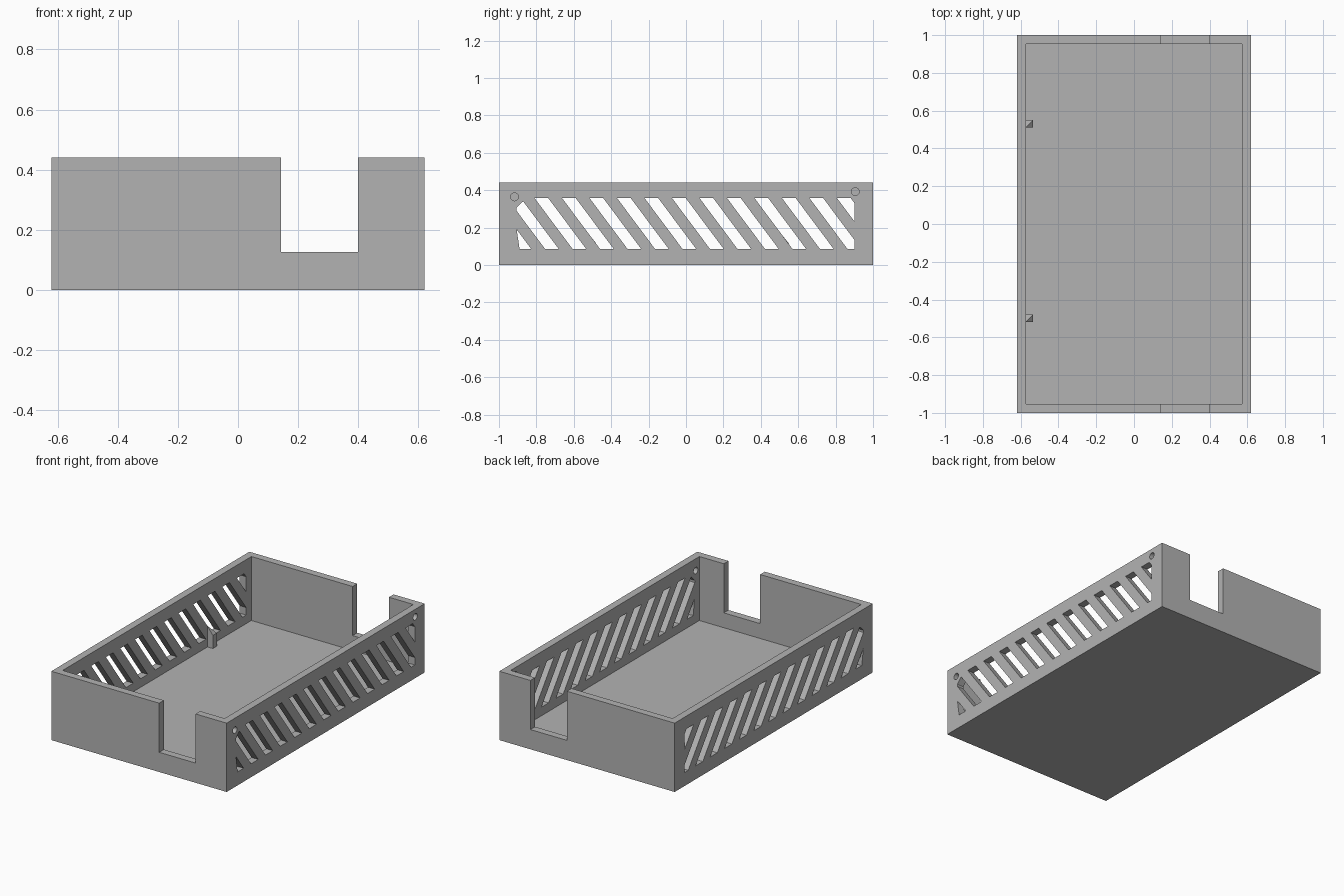
import bpy, bmesh, math
from mathutils import Vector

if "Cube" in bpy.data.objects:
    bpy.data.objects.remove(bpy.data.objects["Cube"], do_unlink=True)

grey = bpy.data.materials.new("plain grey")
grey.use_nodes = True
colour = (0.45, 0.45, 0.45, 1)
grey.diffuse_color = colour
grey.node_tree.nodes["Principled BSDF"].inputs["Base Color"].default_value = colour

W, L, H = 0.62, 1.0, 0.44        # half width, half length, height
WALL, FLOOR = 0.047, 0.031


def finish(name, bm):
    bmesh.ops.recalc_face_normals(bm, faces=bm.faces)
    mesh = bpy.data.meshes.new(name)
    bm.to_mesh(mesh)
    bm.free()
    mesh.materials.append(grey)
    ob = bpy.data.objects.new(name, mesh)
    bpy.context.collection.objects.link(ob)
    return ob


def add_box(bm, lo, hi):
    made = bmesh.ops.create_cube(bm, size=1)["verts"]
    for v in made:
        v.co = [h if c > 0 else l for c, l, h in zip(v.co, lo, hi)]


def add_prism(bm, outline, x0, x1):
    # extrude a (y, z) outline along x
    face = bm.faces.new([bm.verts.new((x0, y, z)) for y, z in outline])
    new = bmesh.ops.extrude_face_region(bm, geom=[face])["geom"]
    bmesh.ops.translate(bm, vec=(x1 - x0, 0, 0),
                        verts=[g for g in new if isinstance(g, bmesh.types.BMVert)])


def clip(poly, window):
    # clip a polygon to a convex counter-clockwise window
    for a, b in zip(window, window[1:] + window[:1]):
        a, edge = Vector(a), Vector(b) - Vector(a)
        side = lambda p: edge.x * (p[1] - a.y) - edge.y * (p[0] - a.x)
        out = []
        for p, q in zip(poly, poly[1:] + poly[:1]):
            sp, sq = side(p), side(q)
            if sp >= 0:
                out.append(p)
            if sp * sq < 0:
                out.append(tuple(Vector(p).lerp(Vector(q), sp / (sp - sq))))
        poly = out
        if not poly:
            break
    return poly


def cut(target, name, bm):
    cutter = finish(name, bm)
    mod = target.modifiers.new(name, "BOOLEAN")
    mod.operation, mod.solver, mod.object = "DIFFERENCE", "EXACT", cutter
    bpy.context.view_layer.objects.active = target
    bpy.ops.object.modifier_apply(modifier=mod.name)
    bpy.data.objects.remove(cutter, do_unlink=True)


# Tray shell
bm = bmesh.new()
add_box(bm, (-W, -L, 0), (W, L, H))
tray = finish("tray", bm)

# Inner cavity
bm = bmesh.new()
add_box(bm, (WALL - W, WALL - L, FLOOR), (W - WALL, L - WALL, 1))
cut(tray, "cavity_cutter", bm)

# Cable notch through front and back walls
bm = bmesh.new()
add_box(bm, (0.143, -2, 0.126), (0.40, 2, 1))
cut(tray, "notch_cutter", bm)

# Slanted vent slots through both side walls
Z0, Z1 = 0.086, 0.358
PITCH, SLOT, LEAN = 0.147, 0.073, 0.203
window = [(-0.89, Z0), (0.90, Z0), (0.90, 0.335), (0.88, Z1),
          (-0.852, Z1), (-0.907, 0.305), (-0.907, 0.2)]
bm = bmesh.new()
for i in range(-2, 12):
    y = -0.81 + i * PITCH
    slot = clip([(y + LEAN, Z0), (y + LEAN + SLOT, Z0), (y + SLOT, Z1), (y, Z1)], window)
    if len(slot) > 2:
        add_prism(bm, slot, -1, 1)
cut(tray, "slot_cutter", bm)

# Small round holes in the wall on the +x side
bm = bmesh.new()
for y, z in ((-0.917, 0.364), (0.905, 0.392)):
    ring = [math.tau * k / 24 for k in range(24)]
    add_prism(bm, [(y + 0.021 * math.cos(t), z + 0.021 * math.sin(t)) for t in ring], 0.5, 1)
cut(tray, "hole_cutter", bm)

# Support pegs with a bevelled tip, against the inner side wall
for name, y in (("front_peg", -0.50), ("back_peg", 0.53)):
    bm = bmesh.new()
    for px in (WALL - W, WALL - W + 0.038):
        for py in (y - 0.02, y + 0.02):
            tip = px < -0.56 and py < y
            bm.verts.new((px, py, FLOOR))
            bm.verts.new((px, py, 0.165 if tip else 0.115))
    bmesh.ops.convex_hull(bm, input=bm.verts)
    finish(name, bm)
